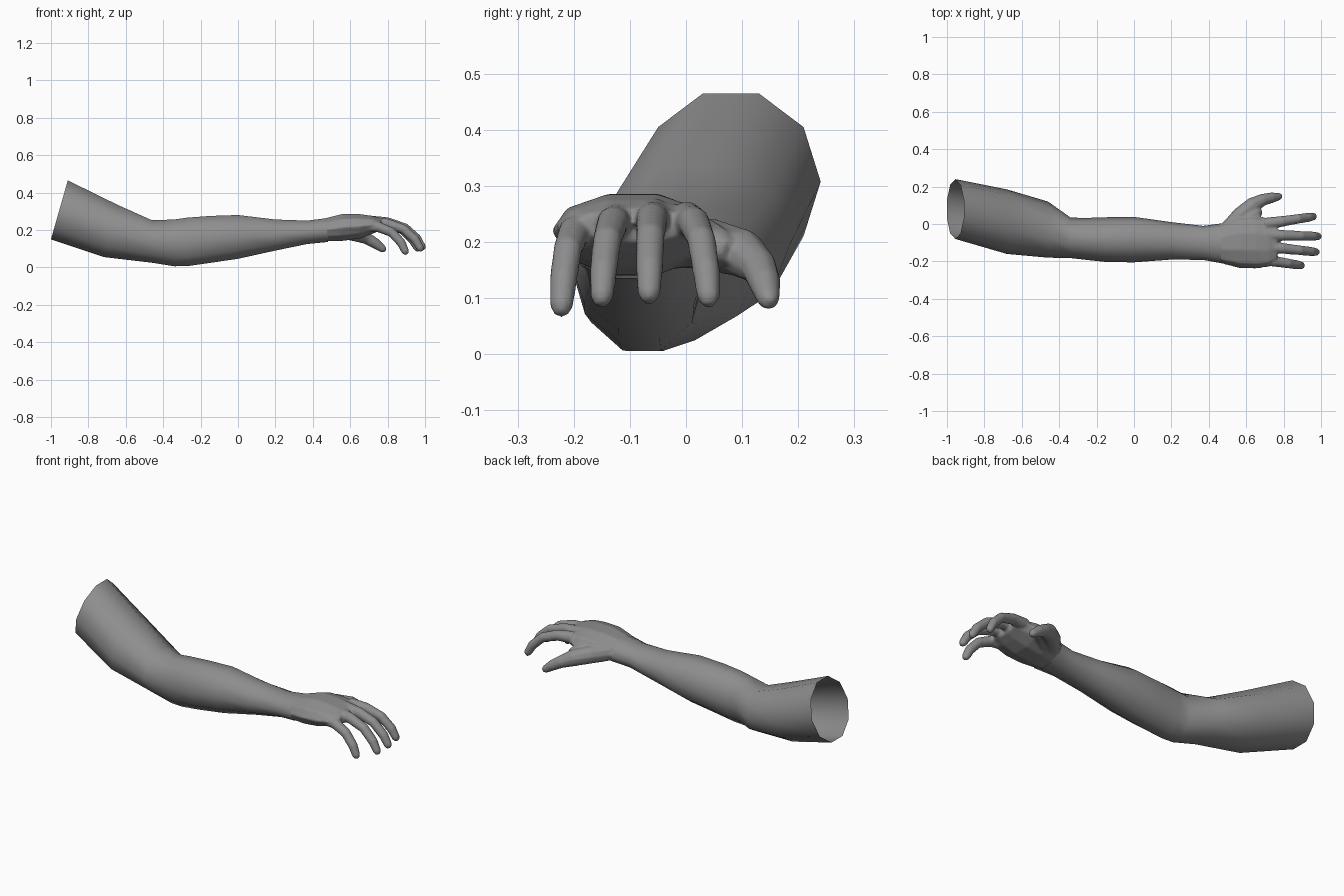
import bpy, bmesh, math
from mathutils import Vector

cube = bpy.data.objects.get("Cube")
if cube:
    bpy.data.objects.remove(cube)

skin = bpy.data.materials.new("plain grey")
skin.use_nodes = True
grey = (0.27, 0.27, 0.27, 1)
skin.diffuse_color = grey
skin.node_tree.nodes["Principled BSDF"].inputs["Base Color"].default_value = grey

SIDES = 10
TURNS = [math.tau * i / SIDES for i in range(SIDES)]


def loft(bm, rings, capped):
    """Bridge a row of rings into a skin, optionally closing both ends."""
    loops = [[bm.verts.new(p) for p in ring] for ring in rings]
    for a, b in zip(loops, loops[1:]):
        for i in range(SIDES):
            j = (i + 1) % SIDES
            bm.faces.new((a[i], a[j], b[j], b[i]))
    if capped:
        bm.faces.new(loops[0][::-1])
        bm.faces.new(loops[-1])


def box_ring(x, y0, y1, z0, z1, lean=0):
    """Oval ring fitted to a y and z range; lean pushes its top along x."""
    flat = math.sin(math.tau / 5)
    ring = []
    for t in TURNS:
        up = math.sin(t) / flat
        ring.append((x + lean * up, (y0 + y1) / 2 + math.cos(t) * (y1 - y0) / 2,
                     (z0 + z1) / 2 + up * (z1 - z0) / 2))
    return ring


def tube(bm, path):
    """Rounded digit along a path of (x, y, z, radius)."""
    pts = [Vector(p[:3]) for p in path]
    radii = [p[3] for p in path]
    end = (pts[-1] - pts[-2]).normalized()
    pts.append(pts[-1] + end * radii[-1] * 0.8)
    radii.append(radii[-1] * 0.55)
    rings = []
    for i, (p, r) in enumerate(zip(pts, radii)):
        t = (pts[min(i + 1, len(pts) - 1)] - pts[max(i - 1, 0)]).normalized()
        u = (Vector((0, 1, 0)) - t * t.y).normalized()
        v = t.cross(u)
        rings.append([p + r * (u * math.cos(a) + v * math.sin(a)) for a in TURNS])
    loft(bm, rings, True)


def finish(bm, name):
    bmesh.ops.recalc_face_normals(bm, faces=bm.faces)
    mesh = bpy.data.meshes.new(name)
    bm.to_mesh(mesh)
    bm.free()
    mesh.materials.append(skin)
    mesh.shade_smooth()
    obj = bpy.data.objects.new(name, mesh)
    bpy.context.collection.objects.link(obj)
    return obj


# Arm: open sleeve of skin from shoulder to wrist
bm = bmesh.new()
loft(bm, [box_ring(*s) for s in (
    (-.955, -.08, .24, .15, .465, .045),
    (-.68, -.16, .185, .055, .335, .035),
    (-.46, -.18, .12, .025, .252),
    (-.34, -.182, .035, .006, .256),
    (-.27, -.19, .032, .007, .266),
    (-.15, -.203, .036, .024, .275),
    (0, -.205, .038, .046, .28),
    (.2, -.19, .01, .09, .256),
    (.37, -.192, -.01, .125, .25),
    (.48, -.212, .005, .136, .264))], False)
finish(bm, "arm")

# Hand: palm, fingers and thumb fused into one skin
bm = bmesh.new()
loft(bm, [box_ring(*s) for s in (
    (.42, -.19, -.015, .14, .248),
    (.48, -.215, .01, .14, .266),
    (.56, -.236, .05, .142, .286),
    (.65, -.24, .05, .155, .285),
    (.72, -.23, .03, .18, .275),
    (.765, -.2, .015, .2, .26))], True)

# Fingers share one curl, each with its own knuckle, tip side shift and reach
CURL = ((0, .005, .034), (.35, 0, .029), (.68, -.03, .026), (.9, -.085, .025), (1, -.132, .021))
for x, y, z, reach, shift in ((.70, .0, .234, .26, .04), (.70, -.058, .24, .285, -.008),
                              (.70, -.12, .234, .275, -.03), (.67, -.187, .217, .225, -.035)):
    tube(bm, [(x + reach * f, y + shift * f, z + drop, r) for f, drop, r in CURL])

# Thumb and the web joining it to the palm
tube(bm, [(.5, -.03, .2, .045), (.57, .045, .195, .047), (.635, .1, .18, .044),
          (.69, .13, .155, .033), (.735, .14, .128, .029), (.775, .147, .098, .021)])
tube(bm, [(.56, -.02, .2, .05), (.62, .03, .2, .045), (.655, .06, .19, .035)])
hand = finish(bm, "hand")

fuse = hand.modifiers.new("fuse", "REMESH")
fuse.mode = "VOXEL"
fuse.voxel_size = 0.006
fuse.use_smooth_shade = True
soften = hand.modifiers.new("soften", "SMOOTH")
soften.factor = 0.5
soften.iterations = 5
